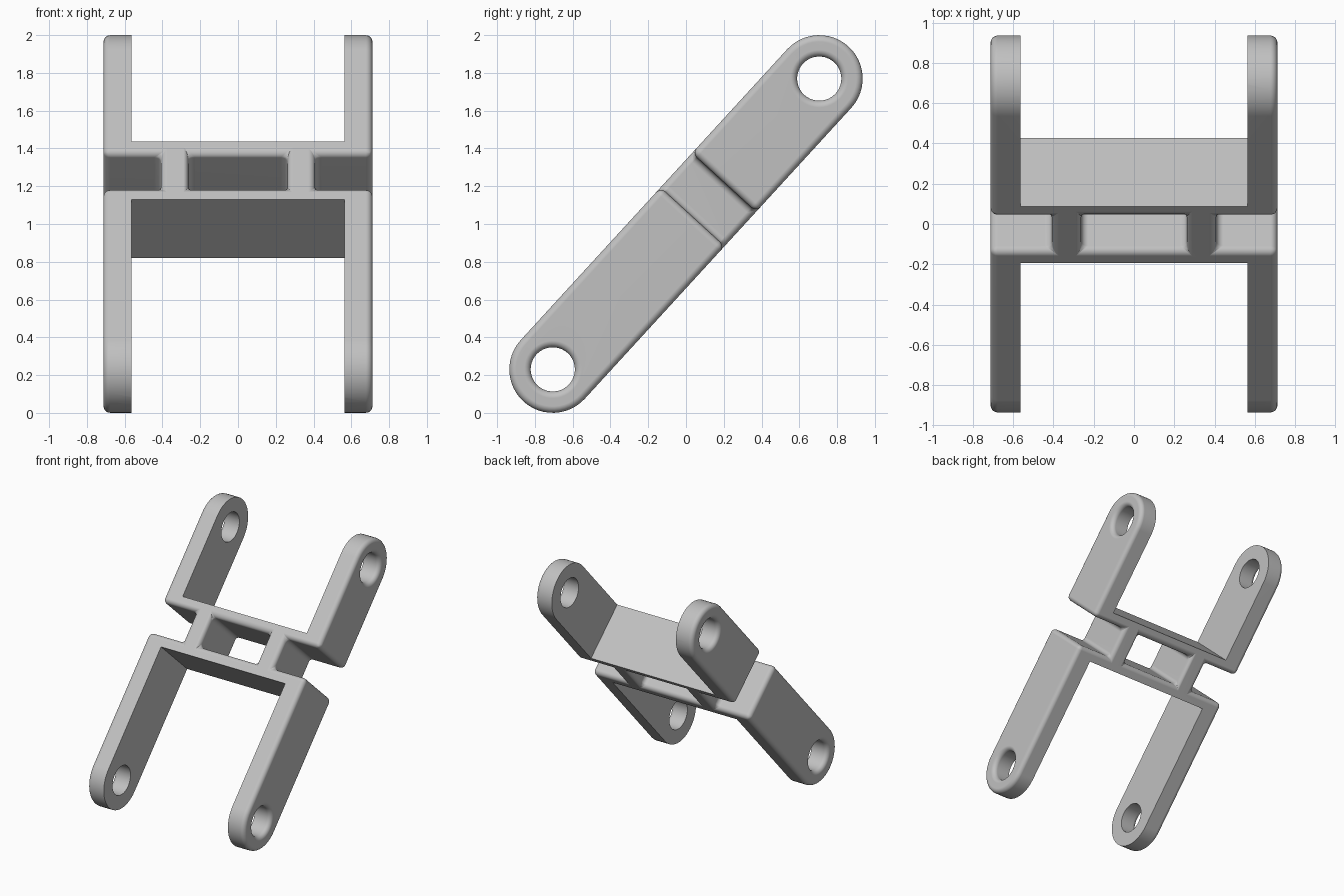
import bpy
import bmesh
import math
from mathutils import Matrix

if "Cube" in bpy.data.objects:
    bpy.data.objects.remove(bpy.data.objects["Cube"])

HALF_W, INNER_W = 0.712, 0.563      # outer and inner half width
RADIUS, BORE = 0.23, 0.117          # arm end radius and pin hole radius
REACH = 1.044                       # pin centre distance from the middle
FORK_LOW, FORK_HIGH = -0.035, 0.38  # ends of the two fork slots
GAP_LOW, GAP_HIGH = 0.052, 0.298    # pocket between the cross plates
POST_IN, POST_OUT = 0.262, 0.408    # connecting posts
STEPS = 48

grey = bpy.data.materials.new("plain grey")
grey.use_nodes = True
colour = (0.53, 0.53, 0.53, 1)
grey.diffuse_color = colour
grey.node_tree.nodes["Principled BSDF"].inputs["Base Color"].default_value = colour


def make_object(name, bm):
    bmesh.ops.recalc_face_normals(bm, faces=bm.faces)
    mesh = bpy.data.meshes.new(name)
    bm.to_mesh(mesh)
    bm.free()
    obj = bpy.data.objects.new(name, mesh)
    bpy.context.collection.objects.link(obj)
    return obj


def box(x0, x1, y0, y1):
    bm = bmesh.new()
    bmesh.ops.create_cube(bm, size=1)
    bmesh.ops.scale(bm, verts=bm.verts, vec=(x1 - x0, y1 - y0, 1))
    bmesh.ops.translate(bm, verts=bm.verts, vec=((x0 + x1) / 2, (y0 + y1) / 2, 0))
    return make_object("cutter", bm)


def bore(y):
    bm = bmesh.new()
    bmesh.ops.create_cone(bm, cap_ends=True, segments=STEPS, radius1=BORE, radius2=BORE,
                          depth=2, matrix=Matrix.Translation((0, y, 0))
                          @ Matrix.Rotation(math.pi / 2, 4, "Y"))
    return make_object("cutter", bm)


def apply(obj, mod):
    bpy.context.view_layer.objects.active = obj
    bpy.ops.object.modifier_apply(modifier=mod.name)


def cut(obj, cutter):
    mod = obj.modifiers.new("cut", "BOOLEAN")
    mod.operation, mod.solver, mod.object = "DIFFERENCE", "EXACT", cutter
    apply(obj, mod)
    bpy.data.objects.remove(cutter)


# Solid link with round ends, swept across the full width
bm = bmesh.new()
outline = []
for end in (1, -1):
    for i in range(STEPS // 2 + 1):
        a = math.pi * i / (STEPS // 2)
        outline.append(bm.verts.new((-HALF_W, end * (REACH + RADIUS * math.sin(a)),
                                     end * RADIUS * math.cos(a))))
side = bm.faces.new(outline)
swept = bmesh.ops.extrude_face_region(bm, geom=[side])["geom"]
bmesh.ops.translate(bm, verts=[v for v in swept if isinstance(v, bmesh.types.BMVert)],
                    vec=(2 * HALF_W, 0, 0))
link = make_object("double_fork_link", bm)
link.data.materials.append(grey)

# Central window and side notches leave two posts, then the pin holes
for x0, x1 in ((-POST_IN, POST_IN), (POST_OUT, 1), (-1, -POST_OUT)):
    cut(link, box(x0, x1, GAP_LOW, GAP_HIGH))
for y in (-REACH, REACH):
    cut(link, bore(y))

# Rounded outer edges and fillets
bevel = link.modifiers.new("round", "BEVEL")
bevel.width, bevel.segments = 0.035, 5
bevel.limit_method, bevel.angle_limit = "ANGLE", math.radians(40)
bevel.use_clamp_overlap = False
apply(link, bevel)

# Sharp fork slots
cut(link, box(-INNER_W, INNER_W, -2, FORK_LOW))
cut(link, box(-INNER_W, INNER_W, FORK_HIGH, 2))

# Smooth curves with flat faces kept flat, then tilt into place
bpy.ops.object.select_all(action="DESELECT")
link.select_set(True)
bpy.context.view_layer.objects.active = link
bpy.ops.object.shade_smooth_by_angle(angle=math.radians(35))
weighted = link.modifiers.new("flat_faces", "WEIGHTED_NORMAL")
weighted.keep_sharp = True
link.rotation_euler.x = math.radians(47.5)
link.location.z = 1
